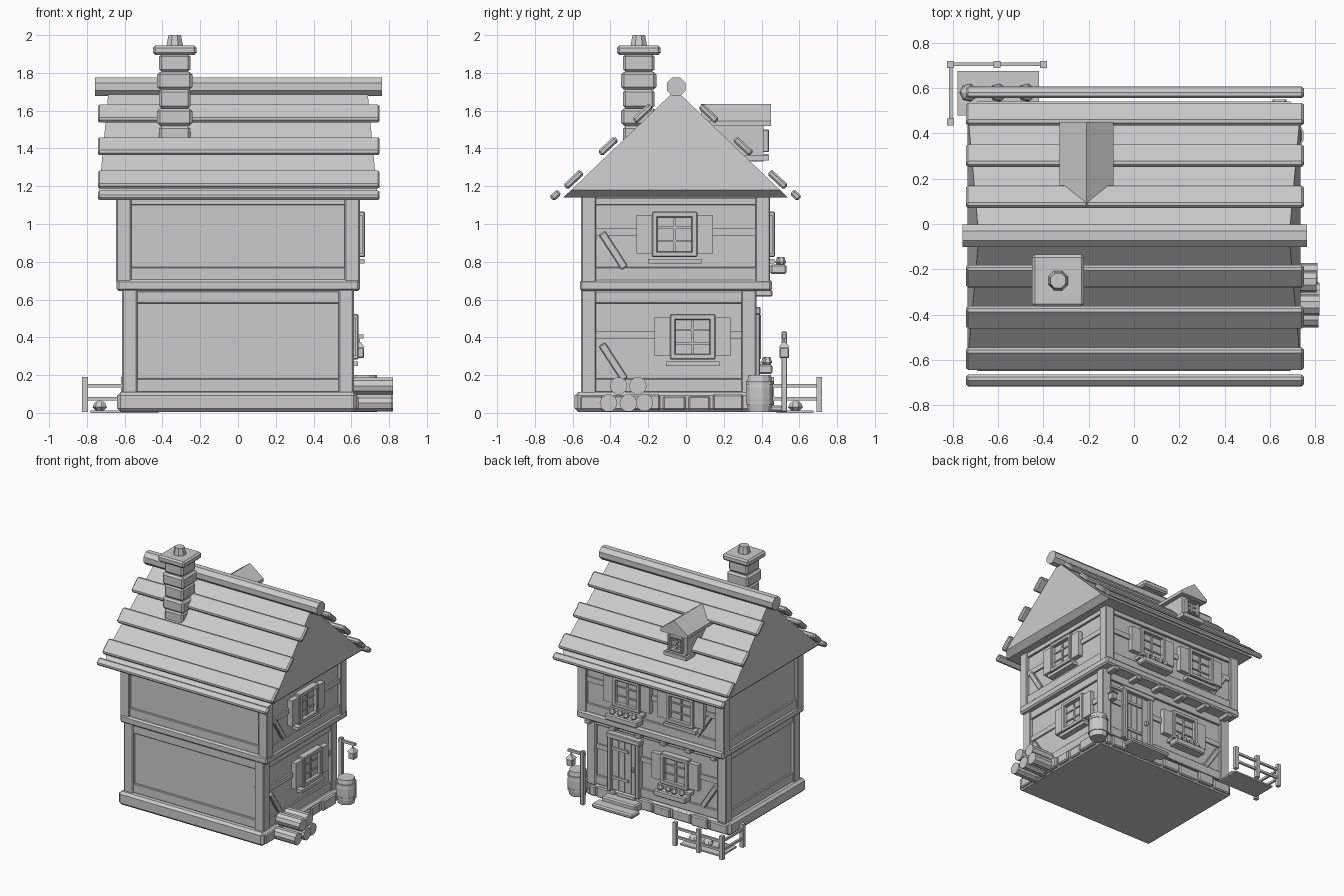
import bpy, bmesh, math, random
from mathutils import Vector, Matrix

if "Cube" in bpy.data.objects:
    bpy.data.objects.remove(bpy.data.objects["Cube"])

random.seed(4)
grey = bpy.data.materials.new("plain_grey")
grey.diffuse_color = (0.6, 0.6, 0.6, 1)
grey.use_nodes = True
grey.node_tree.nodes["Principled BSDF"].inputs["Base Color"].default_value = grey.diffuse_color


def finish(name, bm, bevel=0):
    bmesh.ops.recalc_face_normals(bm, faces=bm.faces)
    me = bpy.data.meshes.new(name)
    bm.to_mesh(me)
    bm.free()
    me.materials.append(grey)
    ob = bpy.data.objects.new(name, me)
    bpy.context.collection.objects.link(ob)
    if bevel:
        m = ob.modifiers.new("edge", 'BEVEL')
        m.width, m.segments = bevel, 1
    return ob


def box(name, x0, x1, y0, y1, z0, z1, bevel=0, rot=None):
    bm = bmesh.new()
    bmesh.ops.create_cube(bm, size=1)
    bmesh.ops.scale(bm, verts=bm.verts, vec=(x1 - x0, y1 - y0, z1 - z0))
    if rot:
        bmesh.ops.rotate(bm, verts=bm.verts, matrix=Matrix.Rotation(rot[0], 3, rot[1]))
    bmesh.ops.translate(bm, verts=bm.verts, vec=((x0 + x1) / 2, (y0 + y1) / 2, (z0 + z1) / 2))
    return finish(name, bm, bevel)


def tube(name, rings, at, sides=8, axis='Z', bevel=0):
    """Lathed solid: rings of (radius, distance) along an axis."""
    bm = bmesh.new()
    loops = []
    for r, d in rings:
        loops.append([bm.verts.new((r * math.cos((i + .5) * math.tau / sides),
                                    r * math.sin((i + .5) * math.tau / sides), d)) for i in range(sides)])
    for a, b in zip(loops, loops[1:]):
        for i in range(sides):
            bm.faces.new((a[i], a[(i + 1) % sides], b[(i + 1) % sides], b[i]))
    bm.faces.new(loops[0])
    bm.faces.new(loops[-1])
    if axis == 'X':
        bmesh.ops.rotate(bm, verts=bm.verts, matrix=Matrix.Rotation(math.pi / 2, 3, 'Y'))
    bmesh.ops.translate(bm, verts=bm.verts, vec=at)
    return finish(name, bm, bevel)


def slab(name, face, u0, u1, d0, d1, z0, z1, bevel=0, tilt=0):
    """Box on a wall: u runs along the wall, d points out of it."""
    if face == 'x':
        return box(name, d0, d1, u0, u1, z0, z1, bevel, (tilt, 'X') if tilt else None)
    return box(name, u0, u1, d0, d1, z0, z1, bevel, (tilt, 'Y') if tilt else None)


def window(name, face, u, z, d, r=.12, shutters=True):
    b = r * .25
    slab(name + "_pane", face, u - r + b, u + r - b, d - .02, d + .012, z - r + b, z + r - b)
    for s in (-1, 1):
        a, c = sorted((u + s * r, u + s * (r - b)))
        slab(name + "_jamb", face, a, c, d - .02, d + .042, z - r, z + r, .005)
        a, c = sorted((z + s * r, z + s * (r - b)))
        slab(name + "_rail", face, u - r, u + r, d - .02, d + .042, a, c, .005)
        if shutters:
            a, c = sorted((u + s * r, u + s * (r + .083)))
            slab(name + "_shutter", face, a, c, d - .02, d + .03, z - .102, z + .102)
    slab(name + "_bar", face, u - .006, u + .006, d, d + .02, z - r + b, z + r - b)
    for k in (-.3, .3):
        slab(name + "_cross_bar", face, u - r + b, u + r - b, d, d + .02, z + k * r - .005, z + k * r + .005)
    slab(name + "_sill", face, u - r - .022, u + r + .022, d - .02, d + .04, z - r - .035, z - r - .01)


def flower_box(u, d, z):
    box("flower_box", u - .14, u + .14, d, d + .085, z, z + .05, .008)
    for i in range(4):
        tube("flower", [(.012, 0), (.024, .018), (.014, .045)], (u - .09 + i * .06, d + .05 + .01 * (i % 2), z + .045), 6)


def storey(tag, X, y0, y1, z0, z1, low, high, mid):
    """Wall core, corner posts and horizontal rails of one floor."""
    box(tag + "_wall", -X + .025, X - .025, y0 + .025, y1 - .025, z0 - .02, z1 + .02)
    for x in (-X, X - .08):
        for y in (y0, y1 - .078):
            box(tag + "_post", x, x + .08, y, y + .078, z0 - .01, z1 + .01, .006)
    for a, b in ((z0, low), (high, z1)):
        box(tag + "_rail", -X + .01, X - .01, y0 + .01, y1 - .01, a, b, .004)
    box(tag + "_mid_rail_side", X - .1, X - .012, y0 + .02, y1 - .02, mid - .02, mid + .02)
    box(tag + "_mid_rail_back", -X + .02, X - .02, y1 - .1, y1 - .012, mid - .02, mid + .02)
    # diagonal braces
    slab(tag + "_brace", 'x', -.405, -.365, X - .04, X - .005, z0 + .05, z0 + .27, .005, math.radians(33))
    slab(tag + "_brace", 'y', -.475, -.435, y1 - .04, y1 - .005, z0 + .05, z0 + .27, .005, math.radians(-33))


# foundation with loose stones on two sides
box("foundation", -.64, .63, -.59, .365, .005, .11, .018)
for face, a, end, d in (('x', -.56, .35, .625), ('y', -.62, .6, .36)):
    while a < end - .05:
        w = min(random.uniform(.12, .18), end - a)
        slab("base_stone", face, a, a + w - .015, d - .05, d + random.uniform(.01, .03),
             .015, random.uniform(.085, .1), .008)
        a += w

# two floors and the belt between them
storey("lower", .613, -.555, .372, .11, .645, .182, .58, .41)
storey("upper", .645, -.555, .445, .70, 1.14, .772, 1.10, .96)
box("belt_beam", -.643, .645, -.562, .455, .645, .706, .012)
for i in range(6):
    x = -.55 + i * .22
    box("joist_end", x - .025, x + .025, .33, .457, .615, .65, .006)

# windows
window("side_lower_window", 'x', .035, .403, .595)
window("side_upper_window", 'x', -.06, .945, .63)
window("lower_window", 'y', -.17, .403, .355)
window("upper_window_a", 'y', .2, .945, .428)
window("upper_window_b", 'y', -.27, .945, .428)
flower_box(-.17, .372, .205)
flower_box(.2, .446, .735)

# door
box("door", .17, .39, .34, .368, .11, .52)
for x in (.14, .385):
    box("door_jamb", x, x + .035, .34, .392, .10, .55, .005)
box("door_lintel", .13, .43, .34, .395, .52, .56, .005)
for i in range(1, 4):
    box("door_batten", .17 + i * .055 - .004, .17 + i * .055 + .004, .36, .374, .12, .52)
for z in (.2, .43):
    box("door_hinge", .24, .39, .36, .38, z, z + .02)
box("door_handle", .19, .205, .36, .392, .3, .33)
box("doorstep_upper", .13, .43, .36, .45, .01, .075, .01)
box("doorstep_lower", .10, .46, .43, .53, .005, .04, .01)

# roof body: gables lean inwards above a short underside strip
rings = [[(-.65, .69, 1.14), (.54, .69, 1.14)], [(-.608, .735, 1.18), (.498, .735, 1.18)]]
bm = bmesh.new()
V = {}
for s in (-1, 1):
    for k, ring in enumerate(rings):
        for j, (y, x, z) in enumerate(ring):
            V[s, k, j] = bm.verts.new((s * x, y, z))
    V[s, 'top'] = bm.verts.new((s * .685, -.055, 1.71))
    bm.faces.new((V[s, 0, 0], V[s, 0, 1], V[s, 1, 1], V[s, 1, 0]))
    bm.faces.new((V[s, 1, 0], V[s, 1, 1], V[s, 'top']))
for j in (0, 1):
    bm.faces.new((V[-1, 0, j], V[1, 0, j], V[1, 1, j], V[-1, 1, j]))
    bm.faces.new((V[-1, 1, j], V[1, 1, j], V[1, 'top'], V[-1, 'top']))
bm.faces.new((V[-1, 0, 0], V[1, 0, 0], V[1, 0, 1], V[-1, 0, 1]))
finish("roof", bm)

# roof planks, eave boards and ridge pole
for s in (-1, 1):
    for off, z, w in ((.54, 1.235, .12), (.357, 1.412, .12), (.175, 1.585, .12), (.636, 1.152, .055)):
        y = -.055 + s * off
        box("roof_plank" if w > .1 else "eave_board", -.742, .75, y - w / 2, y + w / 2,
            z - .018, z + .018, .01, (-s * math.radians(43), 'X'))
tube("ridge_pole", [(.054, -.757), (.054, .763)], (0, -.052, 1.727), 8, 'X')

# chimney
cx, cy = -.335, -.25
for z0, z1, r in ((1.40, 1.52, .083), (1.52, 1.612, .093), (1.612, 1.712, .083), (1.712, 1.805, .093),
                  (1.805, 1.9, .083)):
    box("chimney_course", cx - r, cx + r, cy - r, cy + r, z0, z1, .014)
box("chimney_cap", cx - .115, cx + .115, cy - .115, cy + .115, 1.895, 1.945, .012)
tube("chimney_pot", [(.048, 1.94), (.036, 2.0)], (cx, cy, 0))

# dormer
dx = -.21
box("dormer_body", dx - .085, dx + .085, .12, .41, 1.33, 1.55)
bm = bmesh.new()
prof = [(-.12, 1.52), (-.12, 1.545), (0, 1.635), (.12, 1.545), (.12, 1.52)]
ends = [[bm.verts.new((dx + x, y, z)) for x, z in prof] for y in (.08, .45)]
for e in ends:
    bm.faces.new(e)
for i in range(5):
    bm.faces.new((ends[0][i], ends[0][(i + 1) % 5], ends[1][(i + 1) % 5], ends[1][i]))
finish("dormer_roof", bm)
window("dormer_window", 'y', dx, 1.44, .398, .06, False)
box("dormer_sill", dx - .1, dx + .1, .3, .44, 1.335, 1.362)

# stacked logs
for y, z, x1 in ((-.41, .052, .815), (-.305, .052, .82), (-.22, .055, .81), (-.357, .143, .82), (-.255, .143, .805)):
    tube("log", [(.047, .61), (.047, x1)], (0, y, z), 10, 'X')

# barrel
tube("barrel", [(.062, .005), (.074, .07), (.074, .135), (.062, .2)], (.675, .39, 0), 12)
for z in (.045, .15):
    tube("barrel_hoop", [(.076, z), (.076, z + .018)], (.675, .39, 0), 12)

# lamp post
box("lamp_post", .525, .555, .505, .535, .005, .43, .004)
box("lamp_arm", .52, .665, .51, .53, .395, .415)
box("lamp_hook", .638, .646, .516, .524, .36, .4)
box("lantern", .617, .667, .495, .545, .29, .345, .005)
tube("lantern_cap", [(.043, .345), (.012, .375)], (.642, .52, 0), 4)

# garden plot and fence
box("garden_plot", -.78, -.42, .48, .675, 0, .012)
for x in (-.73, -.6, -.475):
    tube("cabbage", [(.018, .008), (.04, .03), (.03, .052), (.01, .065)], (x, .58, 0), 7)
for x, y in ((-.81, .45), (-.81, .705), (-.605, .705), (-.4, .705)):
    box("fence_post", x - .015, x + .015, y - .015, y + .015, .005, .19)
for z in (.065, .135):
    box("fence_rail", -.81, -.4, .697, .713, z, z + .018)
    box("fence_rail", -.818, -.802, .45, .705, z, z + .018)
